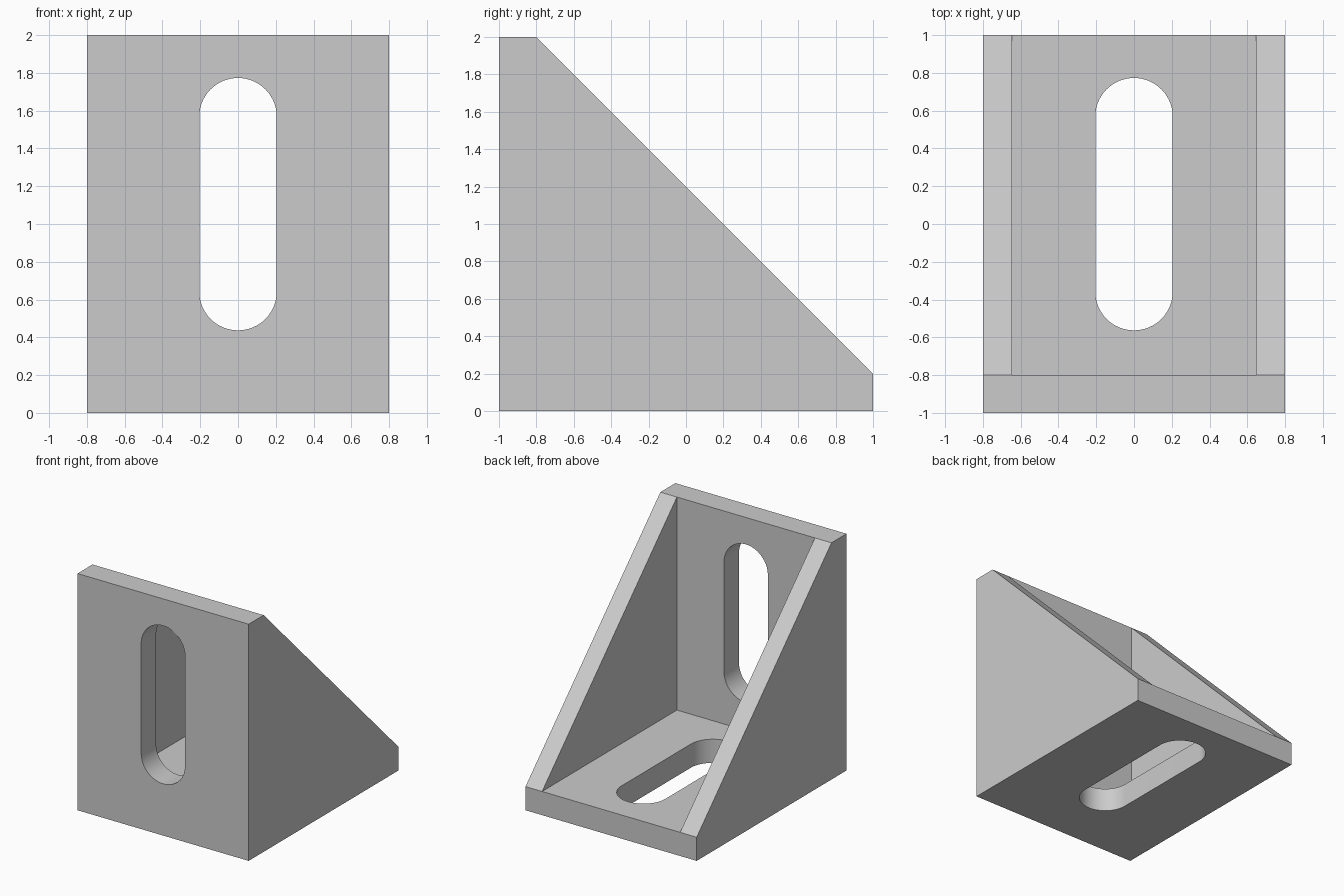
import bpy
from math import cos, sin, pi, radians
from mathutils import Matrix

cube = bpy.data.objects.get("Cube")
if cube:
    bpy.data.objects.remove(cube)

HALF_WIDTH = 0.8
PLATE = 0.2            # thickness of wall and base
GUSSET = 0.155         # thickness of side gussets
SLOT_R = 0.205
SLOT_STRAIGHT = 0.463  # half the distance between slot arc centres
SLOT_OFFSET = 0.105    # slot centre, away from the corner


def make_prism(name, outline, depth, matrix):
    """Extrude a 2D outline along local z, centred, then place it."""
    n = len(outline)
    verts = [(u, v, w) for w in (-depth / 2, depth / 2) for u, v in outline]
    faces = [tuple(reversed(range(n))), tuple(range(n, 2 * n))]
    faces += [(i, (i + 1) % n, n + (i + 1) % n, n + i) for i in range(n)]
    mesh = bpy.data.meshes.new(name)
    mesh.from_pydata(verts, [], faces)
    mesh.transform(matrix)
    obj = bpy.data.objects.new(name, mesh)
    bpy.context.collection.objects.link(obj)
    return obj


def slot_outline(segments=32):
    """Rounded slot, long along v."""
    points = []
    for side in (0, 1):
        shift = -SLOT_STRAIGHT if side else SLOT_STRAIGHT
        for i in range(segments + 1):
            a = pi * side + pi * i / segments
            points.append((SLOT_R * cos(a), shift + SLOT_R * sin(a)))
    return points


def cut(target, cutter):
    cutter.hide_render = True
    bpy.context.view_layer.objects.active = target
    mod = target.modifiers.new("cut", 'BOOLEAN')
    mod.operation = 'DIFFERENCE'
    mod.solver = 'EXACT'
    mod.object = cutter
    bpy.ops.object.modifier_apply(modifier=mod.name)
    bpy.data.objects.remove(cutter)


# Maps outline (u, v) to (y, z) and the extrusion to x
side_on = Matrix(((0, 0, 1, 0), (1, 0, 0, 0), (0, 1, 0, 0), (0, 0, 0, 1)))

# Solid wedge body
wedge = [(-1, 0), (1, 0), (1, PLATE), (PLATE - 1, 2), (-1, 2)]
bracket = make_prism("corner_bracket", wedge, 2 * HALF_WIDTH, side_on)

# Pocket between the gussets, leaving wall and base
pocket = [(PLATE - 1, PLATE), (3, PLATE), (3, 3), (PLATE - 1, 3)]
cut(bracket, make_prism("pocket_cutter", pocket,
                        2 * (HALF_WIDTH - GUSSET), side_on))

# Slots through the base and the wall
base_place = Matrix.Translation((0, SLOT_OFFSET, PLATE / 2))
wall_place = (Matrix.Translation((0, PLATE / 2 - 1, 1 + SLOT_OFFSET))
              @ Matrix.Rotation(pi / 2, 4, 'X'))
for name, place in (("base_slot_cutter", base_place),
                    ("wall_slot_cutter", wall_place)):
    cut(bracket, make_prism(name, slot_outline(), 2 * PLATE, place))

# Plain grey finish
grey = bpy.data.materials.new("light_grey")
grey.use_nodes = True
colour = (0.6, 0.6, 0.6, 1)
grey.diffuse_color = colour
grey.node_tree.nodes["Principled BSDF"].inputs["Base Color"].default_value = colour
bracket.data.materials.clear()
bracket.data.materials.append(grey)

# Smooth slot ends, sharp edges elsewhere
bpy.ops.object.select_all(action='DESELECT')
bracket.select_set(True)
bpy.context.view_layer.objects.active = bracket
bpy.ops.object.shade_smooth_by_angle(angle=radians(30))
